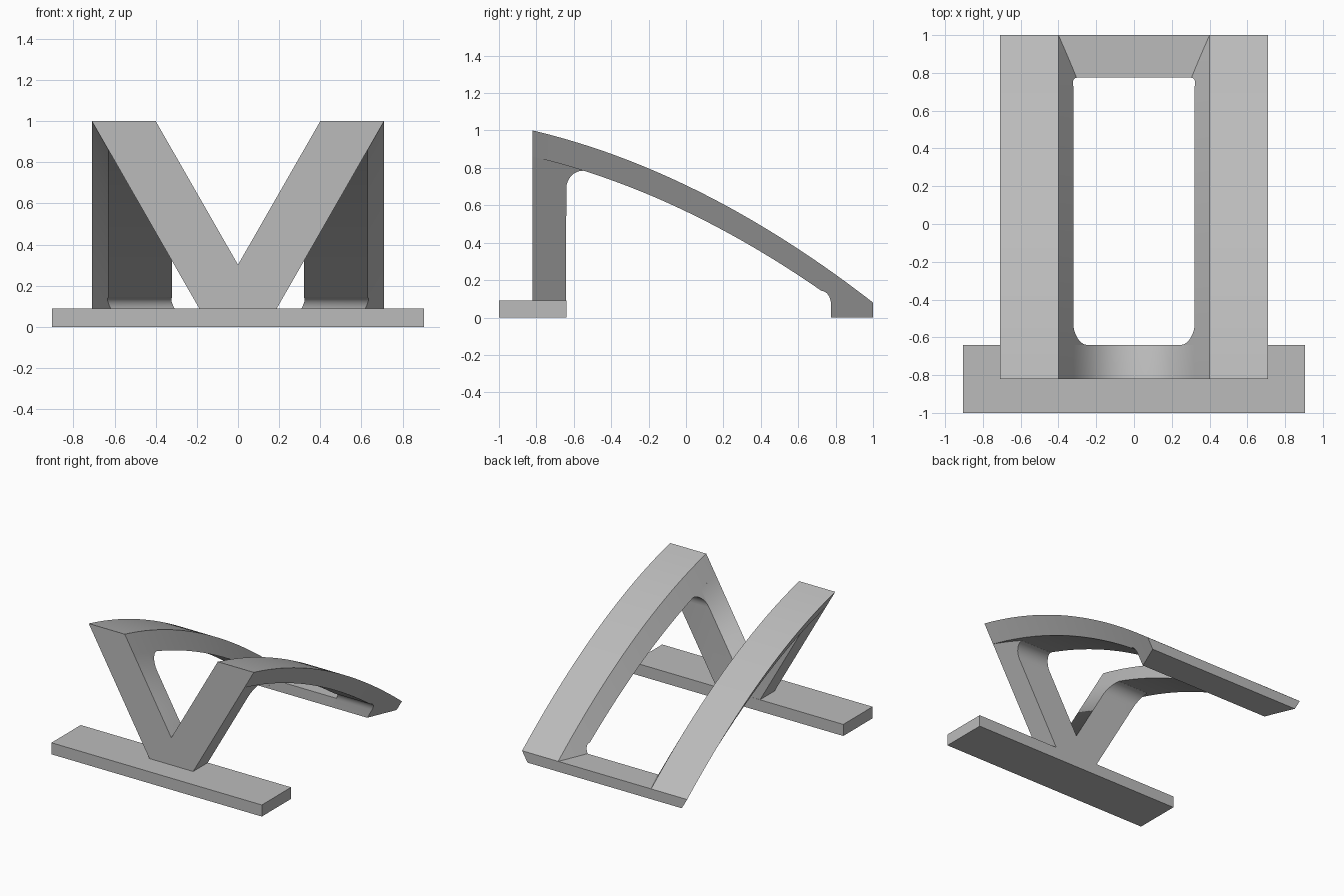
import bpy
import bmesh
import math

cube = bpy.data.objects.get("Cube")
if cube:
    bpy.data.objects.remove(cube)

LEAN = 0.573       # sideways lean of every side wall, per unit of height
INNER, OUTER = 0.40, 0.71
DEPTH = 0.14       # vertical thickness of the rails
FRONT, BACK = -0.82, 1.0

grey = bpy.data.materials.new("plain_grey")
grey.use_nodes = True
grey.diffuse_color = (0.5, 0.5, 0.5, 1)
grey.node_tree.nodes["Principled BSDF"].inputs["Base Color"].default_value = grey.diffuse_color


def crown(y):
    """Height of the arched upper surface."""
    u = (y - 0.09) / 0.91
    return 0.54 - 0.46 * u + 0.123 * (1 - u * u)


def span(a, b, n):
    return [a + (b - a) * i / n for i in range(n + 1)]


def finish(name, bm, smooth=False):
    bmesh.ops.recalc_face_normals(bm, faces=bm.faces)
    mesh = bpy.data.meshes.new(name)
    bm.to_mesh(mesh)
    bm.free()
    mesh.materials.append(grey)
    obj = bpy.data.objects.new(name, mesh)
    bpy.context.collection.objects.link(obj)
    if smooth:
        bpy.ops.object.select_all(action='DESELECT')
        obj.select_set(True)
        bpy.context.view_layer.objects.active = obj
        bpy.ops.object.shade_smooth_by_angle(angle=math.radians(25))
    return obj


def box(name, half_width, y0, y1, height):
    bm = bmesh.new()
    bmesh.ops.create_cube(bm, size=1)
    for v in bm.verts:
        v.co = (v.co.x * 2 * half_width,
                (y0 + y1) / 2 + v.co.y * (y1 - y0), (v.co.z + 0.5) * height)
    return finish(name, bm)


def leaning_pair(name, stations, outer_crown):
    """Loft leaning sections through (y, low, high), mirrored to both sides."""
    bm = bmesh.new()
    rings = []
    for y, low, high in stations:
        def inside(z):
            return bm.verts.new((INNER - LEAN * (crown(y) - z), y, z))

        def outside(z):
            return bm.verts.new((OUTER - LEAN * (outer_crown(y) - z), y, z))
        rings.append([inside(low), outside(low), outside(high), inside(high)])
    for a, b in zip(rings, rings[1:]):
        for i in range(4):
            j = (i + 1) % 4
            bm.faces.new((a[i], a[j], b[j], b[i]))
    bm.faces.new(rings[0])
    bm.faces.new(rings[-1])
    obj = finish(name, bm, smooth=True)
    mirror = obj.modifiers.new("both_sides", 'MIRROR')
    mirror.use_bisect_axis[0] = True
    return obj


quarter = span(0, math.pi / 2, 8)

# Arched rails, rounded down into the rear foot
rail = [(y, crown(y) - DEPTH, crown(y)) for y in span(FRONT, 0.725, 32)]
start = crown(0.725) - DEPTH
for t in quarter[1:]:
    y = 0.725 + 0.05 * math.sin(t)
    rail.append((y, 0.07 + (start - 0.07) * math.cos(t), crown(y)))
rail += [(y, 0, crown(y)) for y in span(0.776, BACK, 6)]
leaning_pair("arched_rails", rail, crown)

# V-shaped front legs with a rounded corner below the rails
leg = [(y, 0.09, crown(y) - DEPTH) for y in span(FRONT, -0.641, 5)]
for t in quarter:
    y = -0.64 + 0.09 * (1 - math.cos(t))
    high = crown(y) - DEPTH
    leg.append((y, min(0.69 + 0.095 * math.sin(t), high - 0.0005), high))
leaning_pair("v_front_legs", leg, lambda y: 1.0)

# Flat front foot and rear crossbar
box("front_foot", 0.905, -1.0, -0.64, 0.09)
box("rear_crossbar", 0.40, 0.776, BACK, 0.08)
